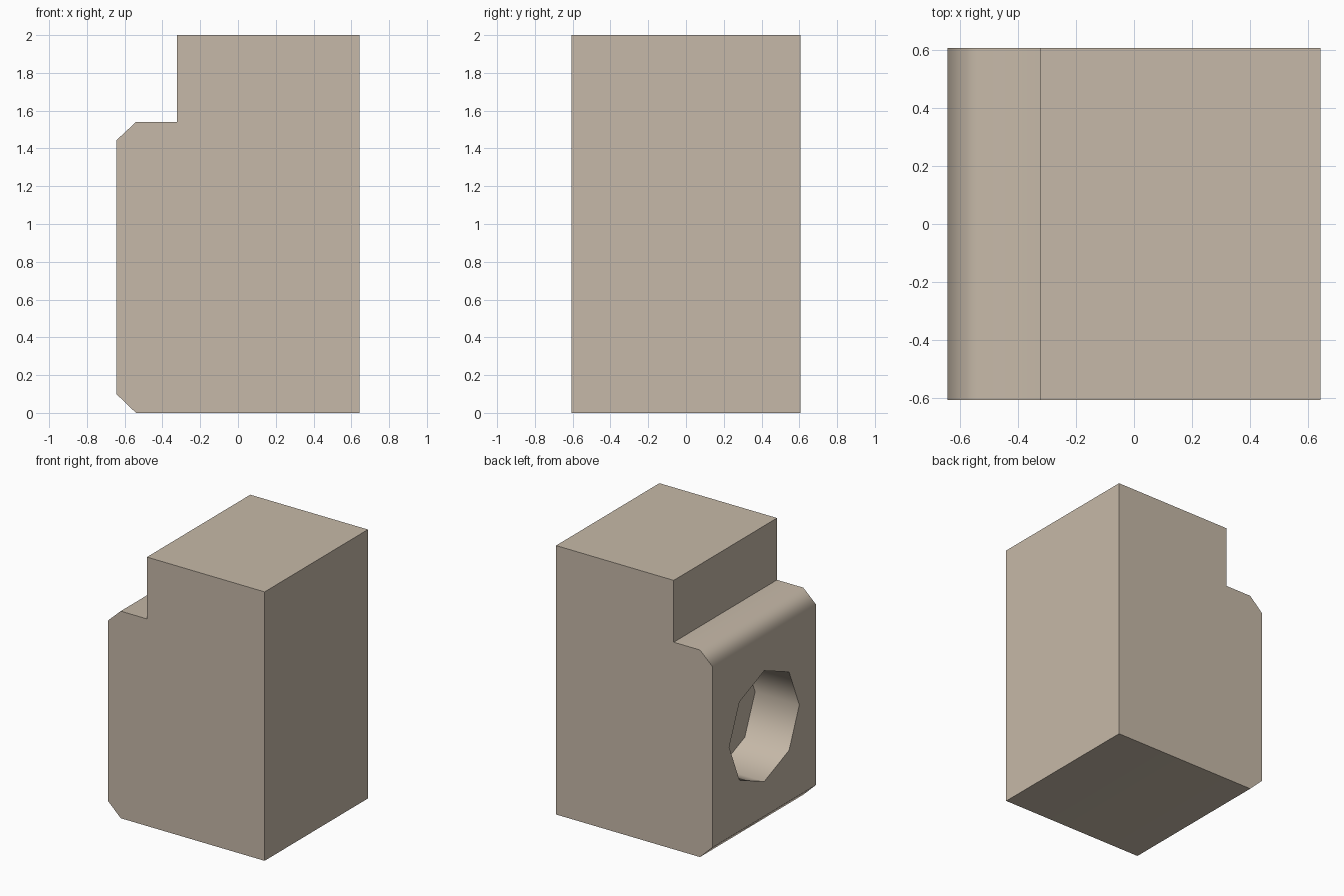
import bpy, bmesh, math
from mathutils import Matrix

if "Cube" in bpy.data.objects:
    bpy.data.objects.remove(bpy.data.objects["Cube"])

tan = bpy.data.materials.new("warm tan")
tan.diffuse_color = (0.565, 0.485, 0.392, 1)
tan.use_nodes = True
tan.node_tree.nodes["Principled BSDF"].inputs["Base Color"].default_value = tan.diffuse_color


def make_object(name, bm):
    bmesh.ops.recalc_face_normals(bm, faces=bm.faces[:])
    mesh = bpy.data.meshes.new(name)
    bm.to_mesh(mesh)
    bm.free()
    mesh.materials.append(tan)
    obj = bpy.data.objects.new(name, mesh)
    bpy.context.collection.objects.link(obj)
    return obj


# Block: stepped side profile with two chamfers, extruded along y
HALF_Y = 0.607
profile = [(-0.54, 0), (0.644, 0), (0.644, 2), (-0.324, 2), (-0.324, 1.54),
           (-0.54, 1.54), (-0.644, 1.443), (-0.644, 0.1)]
bm = bmesh.new()
side = bm.faces.new([bm.verts.new((x, -HALF_Y, z)) for x, z in profile])
moved = bmesh.ops.extrude_face_region(bm, geom=[side])["geom"]
bmesh.ops.translate(bm, vec=(0, 2 * HALF_Y, 0),
                    verts=[g for g in moved if isinstance(g, bmesh.types.BMVert)])
block = make_object("stepped_block", bm)

# Blind eight-sided hole in the left side
HOLE_FLOOR, HOLE_MOUTH = -0.28, -0.9
bm = bmesh.new()
bmesh.ops.create_cone(
    bm, cap_ends=True, segments=8, radius1=0.412, radius2=0.412,
    depth=HOLE_FLOOR - HOLE_MOUTH,
    matrix=Matrix.Translation(((HOLE_FLOOR + HOLE_MOUTH) / 2, 0, 0.77))
    @ Matrix.Rotation(math.pi / 2, 4, 'Y'))
cutter = make_object("hole_cutter", bm)
cutter.hide_render = True

bpy.context.view_layer.objects.active = block
block.select_set(True)
cut = block.modifiers.new("hole", 'BOOLEAN')
cut.operation = 'DIFFERENCE'
cut.solver = 'EXACT'
cut.object = cutter
bpy.ops.object.modifier_apply(modifier=cut.name)
bpy.data.objects.remove(cutter)

# Smooth chamfers and hole wall, big faces kept flat
bpy.ops.object.shade_smooth_by_angle(angle=math.radians(52))
weighted = block.modifiers.new("flat_large_faces", 'WEIGHTED_NORMAL')
weighted.keep_sharp = True
